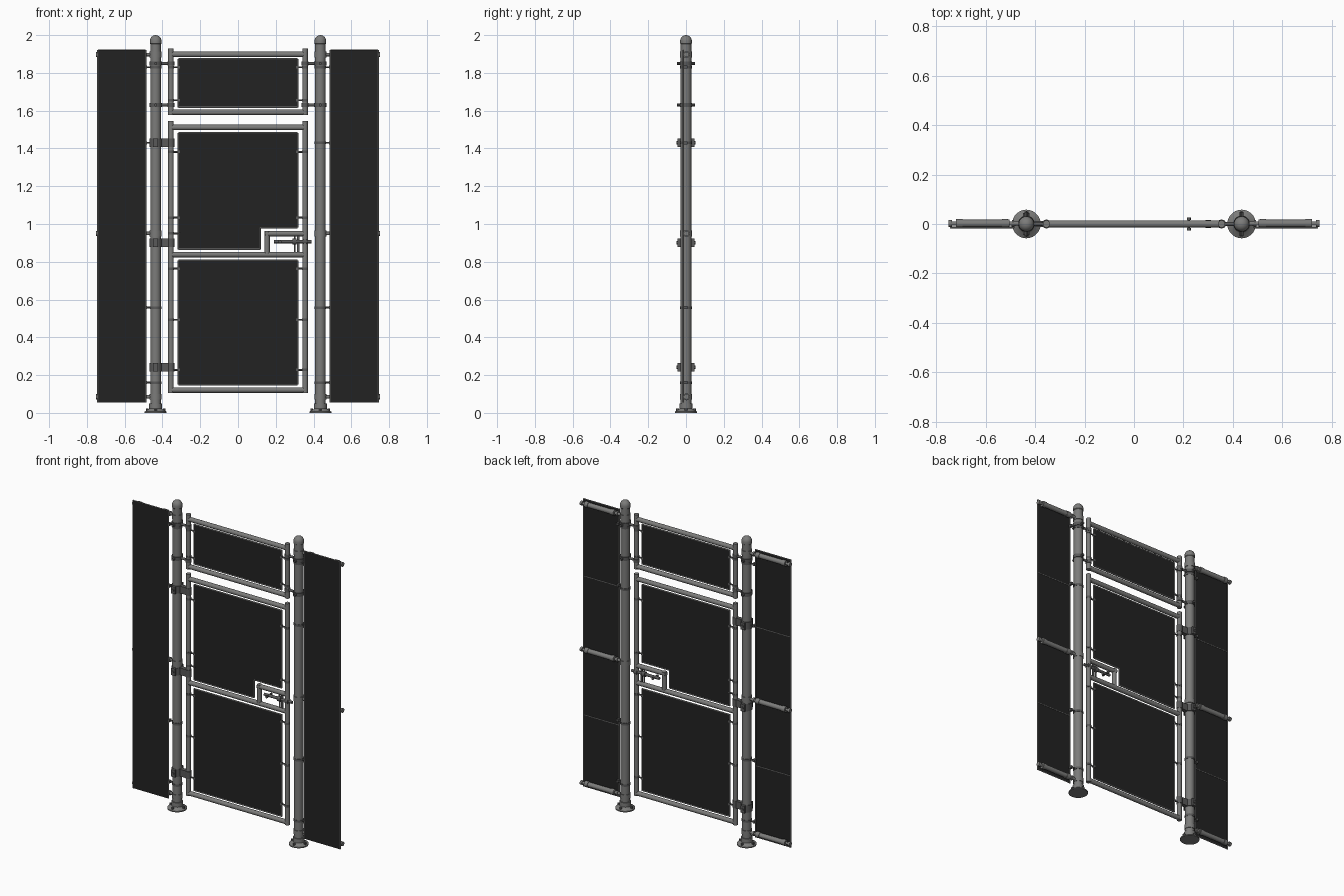
import bpy, bmesh, math
from mathutils import Vector, Matrix

if "Cube" in bpy.data.objects:
    bpy.data.objects.remove(bpy.data.objects["Cube"])

def material(name, c):
    m = bpy.data.materials.new(name)
    m.diffuse_color = (*c, 1)
    m.use_nodes = True
    m.node_tree.nodes["Principled BSDF"].inputs["Base Color"].default_value = m.diffuse_color
    return m

STEEL = material("grey steel", (0.20, 0.20, 0.195))
DARK = material("dark hardware", (0.10, 0.10, 0.10))
BLACK = material("black panel", (0.016, 0.016, 0.016))

class Part:
    """Collects primitives into one named object."""
    def __init__(self, name, mat):
        self.name, self.mat, self.bm = name, mat, bmesh.new()

    def rod(self, a, b, r, r2=None, n=16):
        a, b = Vector(a), Vector(b)
        d = b - a
        rot = Vector((0, 0, 1)).rotation_difference(d).to_matrix().to_4x4()
        bmesh.ops.create_cone(self.bm, cap_ends=True, segments=n, radius1=r,
                              radius2=r if r2 is None else r2, depth=d.length,
                              matrix=Matrix.Translation((a + b) / 2) @ rot)

    def ring(self, x, z, r, h, n=20):
        self.rod((x, 0, z - h / 2), (x, 0, z + h / 2), r, n=n)

    def box(self, x0, x1, y0, y1, z0, z1):
        m = Matrix.Translation(((x0 + x1) / 2, (y0 + y1) / 2, (z0 + z1) / 2))
        bmesh.ops.create_cube(self.bm, size=1, matrix=m @ Matrix.Diagonal((x1 - x0, y1 - y0, z1 - z0, 1)))

    def sheet(self, pts, y0, y1):
        f = self.bm.faces.new([self.bm.verts.new((x, y0, z)) for x, z in pts])
        out = bmesh.ops.extrude_face_region(self.bm, geom=[f])
        bmesh.ops.translate(self.bm, vec=(0, y1 - y0, 0),
                            verts=[v for v in out["geom"] if isinstance(v, bmesh.types.BMVert)])

    def lathe(self, x, profile, n=28):
        vs = [self.bm.verts.new((x + r, 0, z)) for r, z in profile]
        es = [self.bm.edges.new(p) for p in zip(vs, vs[1:])]
        bmesh.ops.spin(self.bm, geom=vs + es, cent=(x, 0, 0), axis=(0, 0, 1),
                       angle=2 * math.pi, steps=n, use_merge=True)

    def done(self):
        bmesh.ops.remove_doubles(self.bm, verts=self.bm.verts, dist=1e-5)
        bmesh.ops.recalc_face_normals(self.bm, faces=self.bm.faces)
        me = bpy.data.meshes.new(self.name)
        self.bm.to_mesh(me)
        self.bm.free()
        ob = bpy.data.objects.new(self.name, me)
        bpy.context.collection.objects.link(ob)
        me.materials.append(self.mat)
        bpy.context.view_layer.objects.active = ob
        ob.select_set(True)
        bpy.ops.object.shade_smooth_by_angle(angle=math.radians(40))
        ob.select_set(False)
        return ob

PX, FX, R = 0.436, 0.355, 0.0145      # post x, frame tube x, frame tube radius
SIDES = (("left", -1), ("right", 1))

for side, s in SIDES:
    x = s * PX
    # post with base flange, collar and domed cap
    dome = [(0.031 * math.cos(a), 1.969 + 0.031 * math.sin(a))
            for a in [math.pi / 2 * i / 6 for i in range(6)]]
    post = Part(side + "_post", STEEL)
    post.lathe(x, [(0, 0), (0.058, 0), (0.058, 0.007), (0.038, 0.018), (0.034, 0.022),
                   (0.034, 0.05), (0.028, 0.05), (0.028, 1.952), (0.031, 1.955)] + dome + [(0, 2.0)])
    post.done()
    bolts = Part(side + "_base_bolts", DARK)
    for i in range(4):
        a = i * math.pi / 2
        bx, by = x + 0.045 * math.cos(a), 0.045 * math.sin(a)
        bolts.rod((bx, by, 0.005), (bx, by, 0.023), 0.008, n=6)
    bolts.done()

    # clips around the post holding the side panel
    clips = Part(side + "_post_clips", DARK)
    for z in (1.83, 1.43, 0.557, 0.16):
        clips.ring(x, z, 0.0305, 0.014)
        clips.rod((x, 0, z), (s * 0.497, 0, z), 0.005, n=8)
        clips.box(*sorted((s * 0.483, s * 0.497)), -0.017, 0.007, z - 0.008, z + 0.008)
    clips.done()

    # side panel cross tubes with collars, necks and end knobs
    tubes = Part(side + "_panel_tubes", STEEL)
    for z in (1.897, 0.95, 0.085):
        tubes.ring(x, z, 0.032, 0.03)
        for x0, x1, r in ((0.436, 0.51, 0.009), (0.485, 0.495, 0.015), (0.505, 0.72, 0.0155),
                          (0.51, 0.535, 0.0185), (0.695, 0.72, 0.0185),
                          (0.72, 0.745, 0.008), (0.738, 0.752, 0.014)):
            tubes.rod((s * x0, 0.002, z), (s * x1, 0.002, z), r)
    tubes.done()

    # black side panel with edge rods and back seams
    p = Part(side + "_side_panel", BLACK)
    p.box(*sorted((s * 0.49, s * 0.742)), -0.0175, -0.0135, 0.057, 1.92)
    p.done()
    trim = Part(side + "_side_panel_trim", STEEL)
    for ex in (0.489, 0.742):
        trim.rod((s * ex, -0.014, 0.055), (s * ex, -0.014, 1.922), 0.0045, n=8)
    for z in (0.057, 1.92):
        trim.rod((s * 0.489, -0.014, z), (s * 0.742, -0.014, z), 0.003, n=8)
    for z in (0.52, 1.42):
        trim.box(*sorted((s * 0.49, s * 0.742)), -0.0135, -0.0115, z - 0.002, z + 0.002)
    trim.done()

    # brackets between post and the fixed upper frame
    br = Part(side + "_upper_brackets", DARK)
    for z in (1.85, 1.63):
        br.ring(x, z, 0.0325, 0.022)
        br.ring(s * FX, z, 0.018, 0.022, 16)
        br.rod((x, 0, z), (s * FX, 0, z), 0.008, n=10)
        br.rod((x, -0.048, z), (x, 0.048, z), 0.008, n=8)
    br.done()

# tube frames: fixed upper frame and door leaf
def frame(name, z0, z1, bars):
    f = Part(name, STEEL)
    for s in (-1, 1):
        f.rod((s * FX, 0, z0), (s * FX, 0, z1), R, n=20)
    for z in bars:
        f.rod((-FX, 0, z), (FX, 0, z), R, n=20)
    return f

frame("upper_frame", 1.576, 1.93, (1.898, 1.591)).done()
door = frame("door_frame", 0.106, 1.544, (1.511, 0.838, 0.121))
door.rod((0.154, 0, 0.838), (0.154, 0, 0.962), R)       # lock pocket
door.rod((0.142, 0, 0.949), (FX, 0, 0.949), R)
door.done()

# black infill panels with thin steel edges
PANELS = {
    "upper": [(-.315, 1.618), (.315, 1.618), (.315, 1.873), (-.315, 1.873)],
    "middle": [(-.315, .866), (.117, .866), (.117, .981), (.315, .981), (.315, 1.483), (-.315, 1.483)],
    "lower": [(-.315, .149), (.315, .149), (.315, .807), (-.315, .807)]}
for name, pts in PANELS.items():
    p = Part(name + "_infill_panel", BLACK)
    p.sheet(pts, -0.003, 0.003)
    p.done()
    t = Part(name + "_infill_trim", STEEL)
    for (xa, za), (xb, zb) in zip(pts, pts[1:] + pts[:1]):
        t.rod((xa, 0, za), (xb, 0, zb), 0.0045, n=8)
    t.done()

# small clips joining infill panels to the tubes
clips = Part("infill_clips", DARK)
for z in (1.83, 1.655, 1.382, 1.034, 0.764, 0.493, 0.228):
    for s in (-1, 1):
        clips.ring(s * FX, z, 0.0165, 0.013, 16)
        clips.rod((s * FX, 0, z), (s * 0.308, 0, z), 0.005, n=8)
        clips.box(*sorted((s * 0.306, s * 0.32)), -0.006, 0.006, z - 0.007, z + 0.007)
clips.ring(-FX, 0.95, 0.0165, 0.013, 16)
clips.rod((-FX, 0, 0.95), (-0.308, 0, 0.95), 0.005, n=8)
clips.done()

# hinges on the left post
hinge = Part("door_hinges", DARK)
for z in (1.43, 0.9, 0.242):
    hinge.ring(-PX, z, 0.033, 0.046)
    hinge.ring(-FX, z, 0.018, 0.046, 16)
    hinge.box(-0.41, -0.36, -0.013, 0.013, z - 0.023, z + 0.023)
    for s in (-1, 1):
        hinge.box(-PX - 0.013, -PX + 0.013, *sorted((s * 0.025, s * 0.044)), z - 0.023, z + 0.023)
        hinge.rod((-PX, s * 0.04, z), (-PX, s * 0.05, z), 0.009, n=6)
hinge.done()

# sliding latch bolt, guides and grips
latch = Part("door_latch", DARK)
latch.rod((0.19, 0, 0.907), (0.39, 0, 0.907), 0.009)
latch.box(0.312, 0.325, -0.004, 0.004, 0.85, 0.94)
latch.rod((0.222, -0.025, 0.907), (0.222, 0.025, 0.907), 0.005, n=10)
for s in (-1, 1):
    latch.rod((0.222, s * 0.017, 0.907), (0.222, s * 0.027, 0.907), 0.008, n=12)
for x in (0.30, FX):
    latch.rod((x - 0.011, 0, 0.907), (x + 0.011, 0, 0.907), 0.0165)
latch.done()
pocket = Part("latch_guide", STEEL)
pocket.rod((0.30, 0, 0.838), (0.30, 0, 0.949), 0.004, n=8)
pocket.done()
